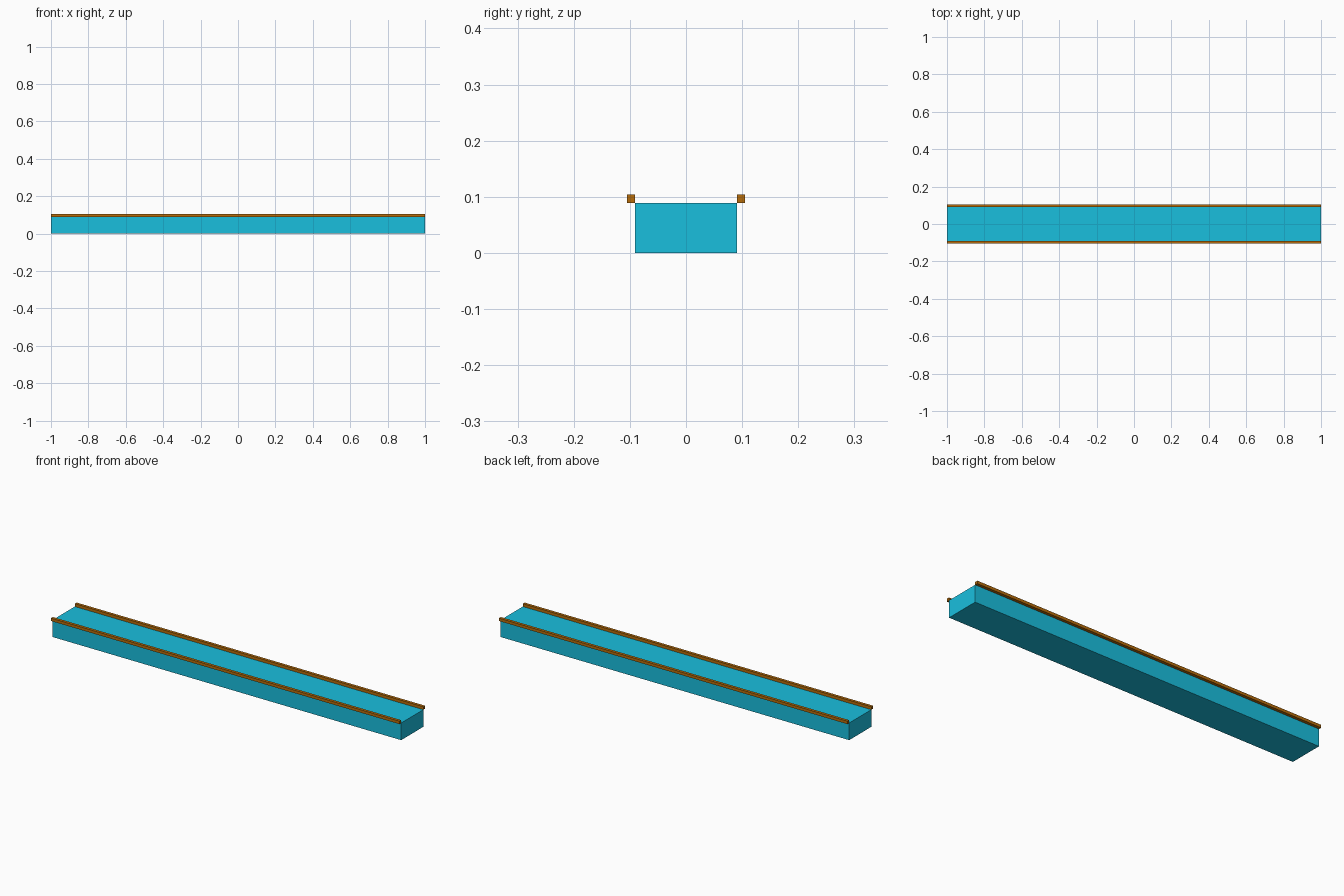
import bpy

if "Cube" in bpy.data.objects:
    bpy.data.objects.remove(bpy.data.objects["Cube"])


def material(name, color):
    mat = bpy.data.materials.new(name)
    mat.diffuse_color = color
    mat.use_nodes = True
    mat.node_tree.nodes["Principled BSDF"].inputs["Base Color"].default_value = mat.diffuse_color
    return mat


def box(name, lo, hi, mat):
    """Axis-aligned box between two corners."""
    center = [(a + b) / 2 for a, b in zip(lo, hi)]
    bpy.ops.mesh.primitive_cube_add(size=1, location=center)
    obj = bpy.context.object
    obj.name = name
    obj.scale = [b - a for a, b in zip(lo, hi)]
    bpy.ops.object.transform_apply(location=False, rotation=False, scale=True)
    obj.data.materials.append(mat)
    return obj


cyan = material("cyan", (0.01, 0.52, 0.73, 1))
brown = material("brown", (0.47, 0.15, 0.003, 1))

HALF_LENGTH = 1.0
HALF_WIDTH = 0.0905
HEIGHT = 0.089
RAIL = 0.015

# Long solid body
box("body", (-HALF_LENGTH, -HALF_WIDTH, 0), (HALF_LENGTH, HALF_WIDTH, HEIGHT), cyan)

# Thin square rails along both upper edges
for side, name in ((-1, "front_rail"), (1, "back_rail")):
    y0, y1 = sorted((side * HALF_WIDTH, side * (HALF_WIDTH + RAIL)))
    box(name, (-HALF_LENGTH, y0, HEIGHT), (HALF_LENGTH, y1, HEIGHT + RAIL), brown)
